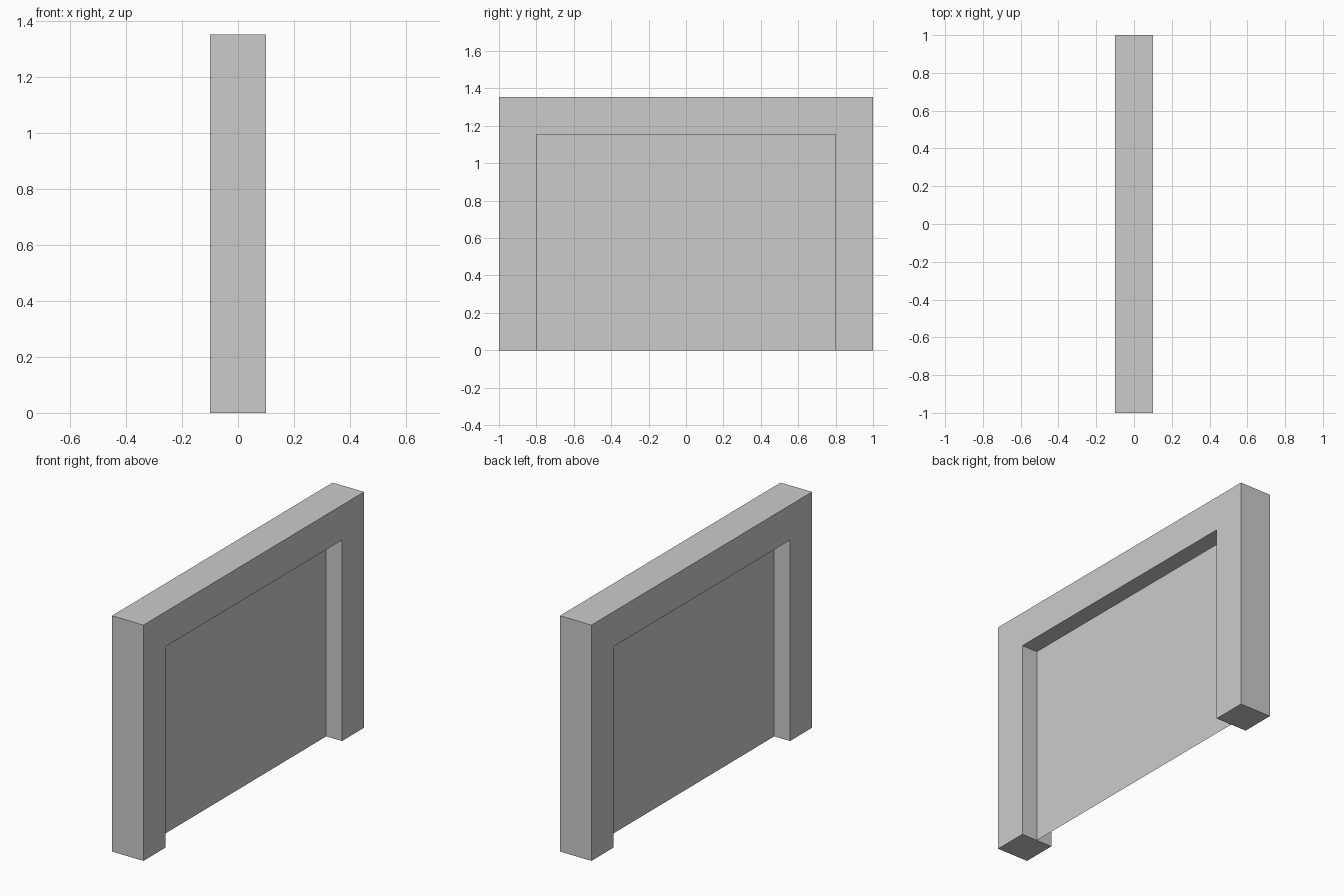
import bpy, bmesh

if "Cube" in bpy.data.objects:
    bpy.data.objects.remove(bpy.data.objects["Cube"])

W, H, T, D = 1.0, 1.353, 0.2, 0.2  # half width, height, border, depth


def sheet(name, outline, x, depth=0.0):
    """Flat outline in the y-z plane, optionally extruded along x."""
    bm = bmesh.new()
    face = bm.faces.new([bm.verts.new((x, y, z)) for y, z in outline])
    if depth:
        ext = bmesh.ops.extrude_face_region(bm, geom=[face], use_keep_orig=True)
        moved = [g for g in ext["geom"] if isinstance(g, bmesh.types.BMVert)]
        bmesh.ops.translate(bm, verts=moved, vec=(depth, 0, 0))
        bmesh.ops.recalc_face_normals(bm, faces=bm.faces)
    mesh = bpy.data.meshes.new(name)
    bm.to_mesh(mesh)
    bm.free()
    obj = bpy.data.objects.new(name, mesh)
    bpy.context.collection.objects.link(obj)
    return obj


# Door-shaped surround: two posts joined by a lintel
w, h = W - T, H - T
sheet("frame", [(-W, 0), (-w, 0), (-w, h), (w, h), (w, 0), (W, 0), (W, H), (-W, H)],
      -D / 2, D)

# Thin panel filling the opening at mid depth
sheet("panel", [(-w, 0), (w, 0), (w, h), (-w, h)], 0)
